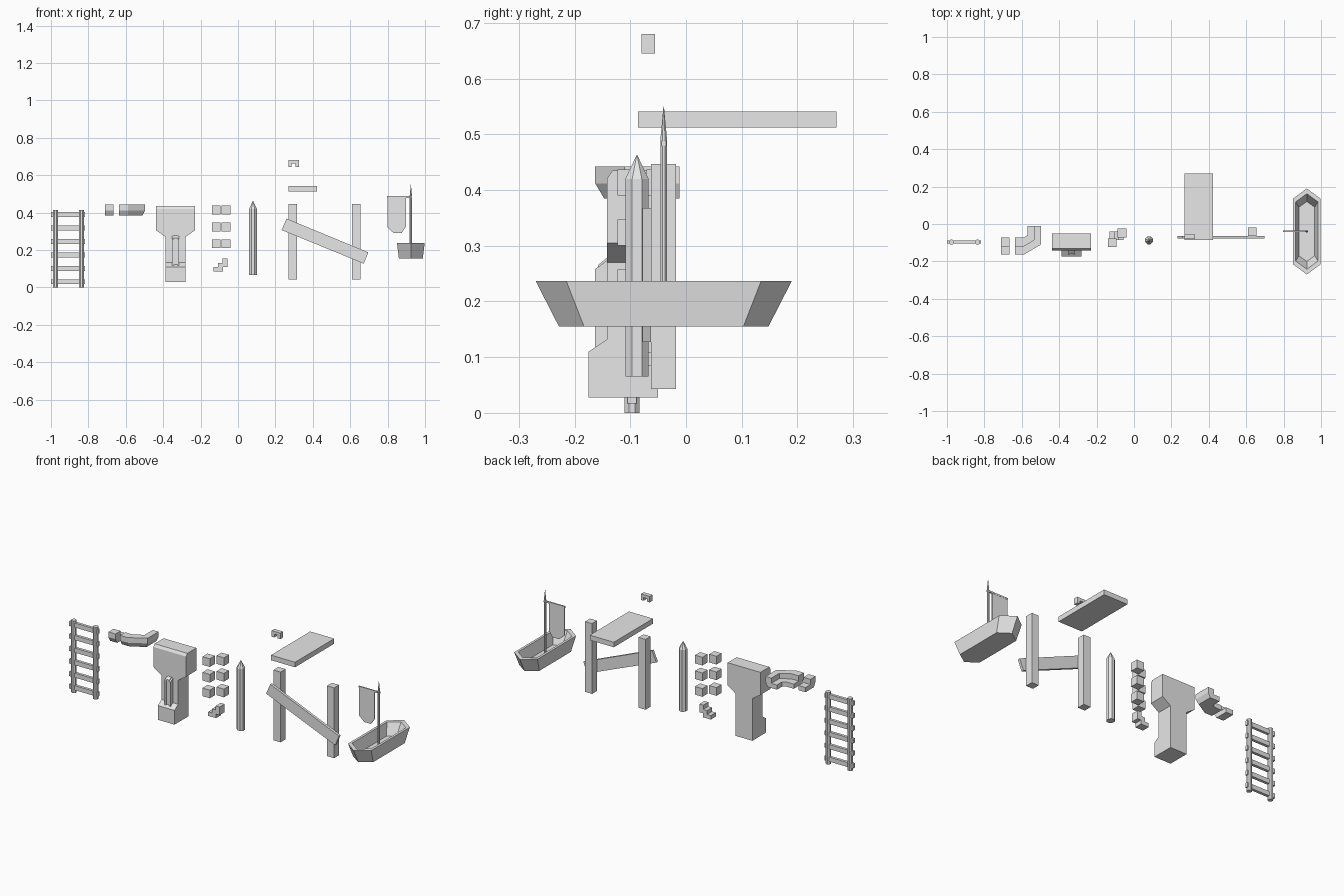
import bpy, bmesh, math
from mathutils import Vector

if "Cube" in bpy.data.objects:
    bpy.data.objects.remove(bpy.data.objects["Cube"], do_unlink=True)

GREY = (0.8, 0.8, 0.8, 1)
stone = bpy.data.materials.new("plain_grey")
stone.use_nodes = True
stone.diffuse_color = GREY
stone.node_tree.nodes["Principled BSDF"].inputs["Base Color"].default_value = GREY


def finish(name, bm):
    bmesh.ops.recalc_face_normals(bm, faces=bm.faces)
    mesh = bpy.data.meshes.new(name)
    bm.to_mesh(mesh)
    bm.free()
    mesh.materials.append(stone)
    obj = bpy.data.objects.new(name, mesh)
    bpy.context.collection.objects.link(obj)
    return obj


def loft(name, rings):
    """Skin a list of matching closed rings and cap both ends."""
    bm = bmesh.new()
    loops = [[bm.verts.new(p) for p in ring] for ring in rings]
    n = len(loops[0])
    for a, b in zip(loops, loops[1:]):
        for i in range(n):
            j = (i + 1) % n
            bm.faces.new((a[i], a[j], b[j], b[i]))
    bm.faces.new(loops[0])
    bm.faces.new(loops[-1])
    return finish(name, bm)


def prism_y(name, outline, y0, y1):
    return loft(name, [[(x, y, z) for x, z in outline] for y in (y0, y1)])


def prism_x(name, outline, x0, x1):
    return loft(name, [[(x, y, z) for y, z in outline] for x in (x0, x1)])


def box(name, x0, x1, y0, y1, z0, z1):
    return prism_y(name, [(x0, z0), (x1, z0), (x1, z1), (x0, z1)], y0, y1)


def turned(name, x, y, profile, sides=8):
    """Upright faceted shaft from (radius, height) pairs."""
    rings = []
    for r, z in profile:
        angles = [math.tau * (i + 0.5) / sides for i in range(sides)]
        rings.append([(x + r * math.cos(a), y + r * math.sin(a), z) for a in angles])
    return loft(name, rings)


# Ladder
for side, x in (("right", -0.976), ("left", -0.837)):
    turned("ladder_rail_" + side, x, -0.097, [(0.0145, 0), (0.0145, 0.415)])
for i in range(6):
    z = 0.03 + 0.072 * i
    box(f"ladder_rung_{i + 1}", -1.0, -0.818, -0.105, -0.089, z - 0.013, z + 0.013)

# Wall walk sections: high outer parapet, low inner walkway
WALK = [(0, 0.385), (0, 0.412), (0.045, 0.412), (0.045, 0.442),
        (0.091, 0.442), (0.091, 0.412), (0.075, 0.385)]


def wall_walk(name, path):
    """Sweep the walkway section along (inner point, outward offset) stations."""
    loft(name, [[(x + ox * d, y + oy * d, z) for d, z in WALK]
                for x, y, ox, oy in path])


wall_walk("wall_walk_straight", [(-0.71, -0.072, 0, -1), (-0.665, -0.072, 0, -1)])
wall_walk("wall_walk_corner", [(-0.635, -0.072, 0, -1), (-0.588, -0.072, 0, -1),
                               (-0.57, -0.06, 0.8, -0.55), (-0.57, -0.012, 0.8, 0)])

# Tower: flared head on a narrow shaft
HALF = [(0.053, 0.12), (0.053, 0.27), (0.104, 0.305), (0.104, 0.42)]
tower_x = -0.334
outline = [(tower_x + x, z) for x, z in HALF] + [(tower_x - x, z) for x, z in reversed(HALF)]
prism_y("tower_body", outline, -0.142, -0.05)
prism_x("tower_cap", [(-0.142, 0.42), (-0.132, 0.435), (-0.05, 0.435), (-0.05, 0.42)],
        tower_x - 0.104, tower_x + 0.104)
prism_x("tower_foot", [(-0.175, 0.028), (-0.175, 0.11), (-0.142, 0.132), (-0.05, 0.132),
                       (-0.05, 0.028)], tower_x - 0.053, tower_x + 0.053)

# Raised slot frame on the tower front
for side in (-1, 1):
    x = tower_x + side * 0.0145
    prism_x("slot_frame_side", [(-0.163, 0.115), (-0.163, 0.258), (-0.14, 0.275), (-0.14, 0.115)],
            x - 0.005, x + 0.005)
prism_x("slot_frame_panel", [(-0.158, 0.115), (-0.158, 0.265), (-0.14, 0.28), (-0.14, 0.115)],
        tower_x - 0.01, tower_x + 0.01)

# Staggered pairs of blocks
for i in range(3):
    z = 0.21 + 0.09 * i
    box(f"block_front_{i + 1}", -0.14, -0.093, -0.123, -0.077, z, z + 0.047)
    box(f"block_back_{i + 1}", -0.087, -0.04, -0.071, -0.025, z, z + 0.047)

# Small stair
STAIR = [(-0.13, 0.085), (-0.08, 0.085), (-0.08, 0.108), (-0.057, 0.108), (-0.057, 0.155),
         (-0.082, 0.155), (-0.082, 0.131), (-0.106, 0.131), (-0.106, 0.108), (-0.13, 0.108)]
prism_y("small_stair", STAIR, -0.085, -0.04)

# Pointed stake
turned("stake", 0.08, -0.088, [(0.0225, 0.065), (0.0225, 0.42), (0.0005, 0.463)])

# Trestle: two posts and a slanted brace
box("post_right", 0.27, 0.315, -0.063, -0.018, 0.043, 0.447)
box("post_left", 0.61, 0.655, -0.063, -0.018, 0.043, 0.447)
prism_y("slanted_brace", [(0.26, 0.368), (0.697, 0.187), (0.672, 0.127), (0.233, 0.307)],
        -0.078, -0.063)

# Deck plank and bracket
box("deck_plank", 0.27, 0.423, -0.086, 0.27, 0.512, 0.541)
prism_y("bracket", [(0.27, 0.645), (0.27, 0.68), (0.325, 0.68), (0.325, 0.645),
                    (0.308, 0.645), (0.308, 0.663), (0.287, 0.663), (0.287, 0.645)],
        -0.08, -0.056)

# Boat: hull pointed at both ends, hollowed by an inner ring and floor
boat = Vector((0.924, -0.04))


def hull_ring(width, shoulder, tip, z):
    pts = [(0, tip), (width, shoulder), (width, -shoulder),
           (0, -tip), (-width, -shoulder), (-width, shoulder)]
    return [(boat.x + x, boat.y + y, z) for x, y in pts]


loft("boat_hull", [hull_ring(0.064, 0.143, 0.188, 0.155), hull_ring(0.074, 0.175, 0.23, 0.237),
                   hull_ring(0.06, 0.158, 0.202, 0.237), hull_ring(0.042, 0.13, 0.16, 0.172)])

# Mast, yard and hanging sail
turned("mast", 0.924, boat.y, [(0.0065, 0.165), (0.0065, 0.49), (0.0005, 0.55)])
box("yard", 0.797, 0.93, boat.y - 0.004, boat.y + 0.004, 0.479, 0.488)
prism_y("sail", [(0.8, 0.483), (0.898, 0.483), (0.898, 0.325), (0.875, 0.291),
                 (0.832, 0.291), (0.8, 0.32)], boat.y - 0.003, boat.y + 0.003)
